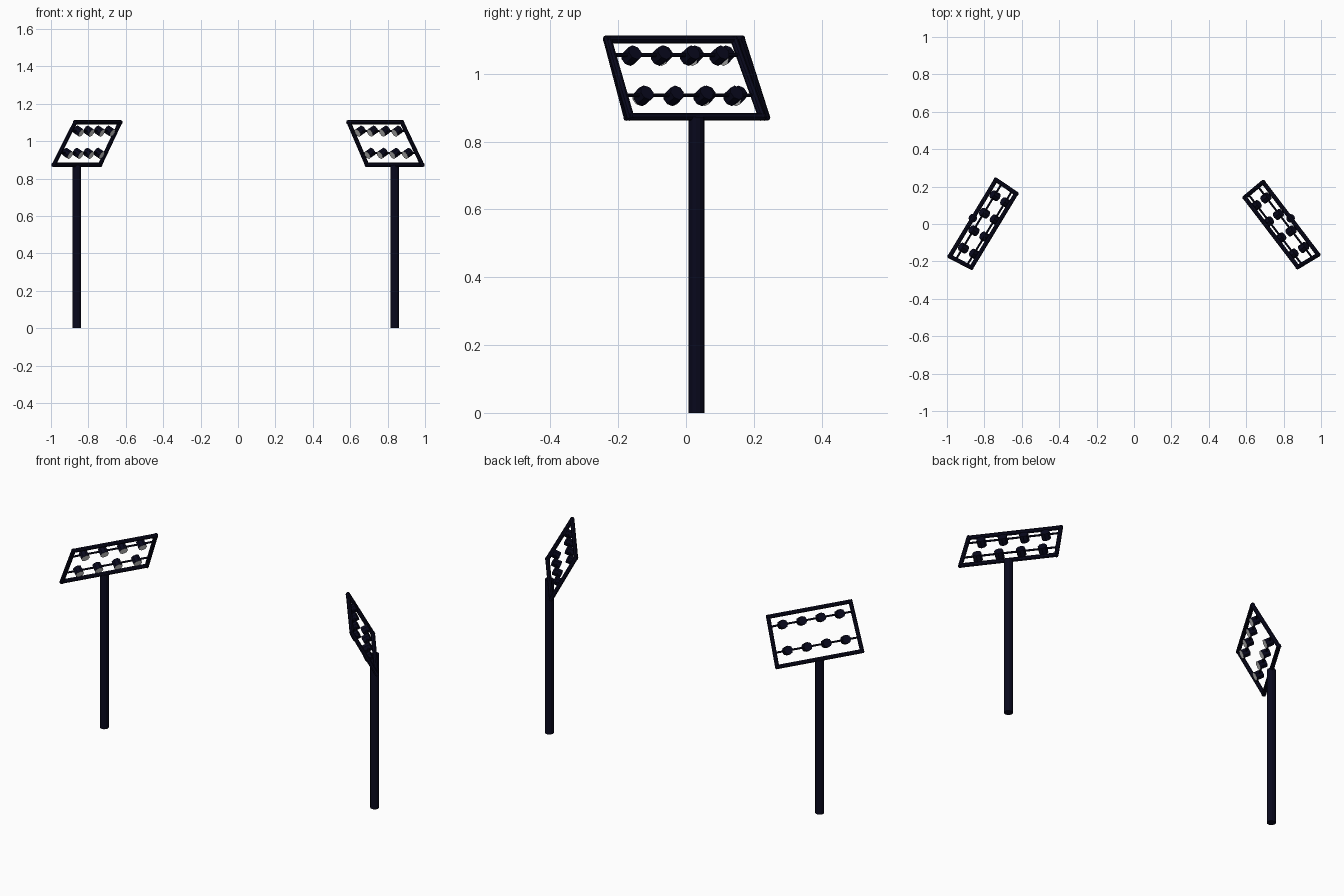
import bpy, bmesh, math
from mathutils import Vector

if "Cube" in bpy.data.objects:
    bpy.data.objects.remove(bpy.data.objects["Cube"])


def material(name, rgb):
    m = bpy.data.materials.new(name)
    m.diffuse_color = (*rgb, 1)
    m.use_nodes = True
    m.node_tree.nodes["Principled BSDF"].inputs["Base Color"].default_value = m.diffuse_color
    return m


NAVY = material("dark navy metal", (0.0025, 0.0025, 0.012))
GLASS = material("lamp grey", (0.7, 0.7, 0.7))


def make_object(name, bm):
    me = bpy.data.meshes.new(name)
    bm.to_mesh(me)
    bm.free()
    me.materials.append(NAVY)
    me.materials.append(GLASS)
    ob = bpy.data.objects.new(name, me)
    bpy.context.collection.objects.link(ob)
    return ob


def add_rod(bm, a, b, radius, sides, lens=False):
    """Capped cylinder from a to b; the end at b may carry a lens colour."""
    axis = b - a
    mat = axis.to_track_quat('Z', 'Y').to_matrix().to_4x4()
    mat.translation = (a + b) / 2
    res = bmesh.ops.create_cone(bm, cap_ends=True, segments=sides, radius1=radius,
                                radius2=radius, depth=axis.length, matrix=mat)
    if lens:
        bm.normal_update()
        faces = {f for v in res["verts"] for f in v.link_faces}
        for f in faces:
            if f.normal.dot(axis.normalized()) > 0.9:
                f.material_index = 1


def floodlight(side, low_a, low_b, top_a, top_b):
    """low/top: ends of the frame's bottom and top bars."""
    low_a, low_b, top_a, top_b = map(Vector, (low_a, low_b, top_a, top_b))
    mid = (low_a + low_b) / 2

    # mast
    bm = bmesh.new()
    add_rod(bm, Vector((mid.x, mid.y, 0)), mid, 0.023, 12)
    make_object(side + "_mast", bm)

    # outer frame
    bm = bmesh.new()
    ring = [low_a, low_b, top_b, top_a]
    for i in range(4):
        a, b = ring[i], ring[(i + 1) % 4]
        ext = (b - a).normalized() * 0.007
        add_rod(bm, a - ext, b + ext, 0.0115, 8)
    make_object(side + "_lamp_frame", bm)

    # direction the lamps shine: inwards and down
    aim = (low_b - low_a).cross(top_a - low_a).normalized()
    if aim.z > 0:
        aim = -aim

    # two cross rails with four lamps each
    rails, lamps = bmesh.new(), bmesh.new()
    for t in (0.28, 0.80):
        a, b = low_a.lerp(top_a, t), low_b.lerp(top_b, t)
        add_rod(rails, a, b, 0.0055, 8)
        for k in range(4):
            p = a.lerp(b, 0.155 + 0.23 * k)
            add_rod(lamps, p - aim * 0.016, p + aim * 0.024, 0.0235, 8, lens=True)
    make_object(side + "_lamp_rails", rails)
    make_object(side + "_lamps", lamps)


LOW, TOP = 0.873, 1.101
floodlight("left", (-0.985, -0.173, LOW), (-0.738, 0.236, LOW),
           (-0.870, -0.233, TOP), (-0.63, 0.163, TOP))
floodlight("right", (0.985, -0.164, LOW), (0.69, 0.224, LOW),
           (0.876, -0.230, TOP), (0.592, 0.142, TOP))
